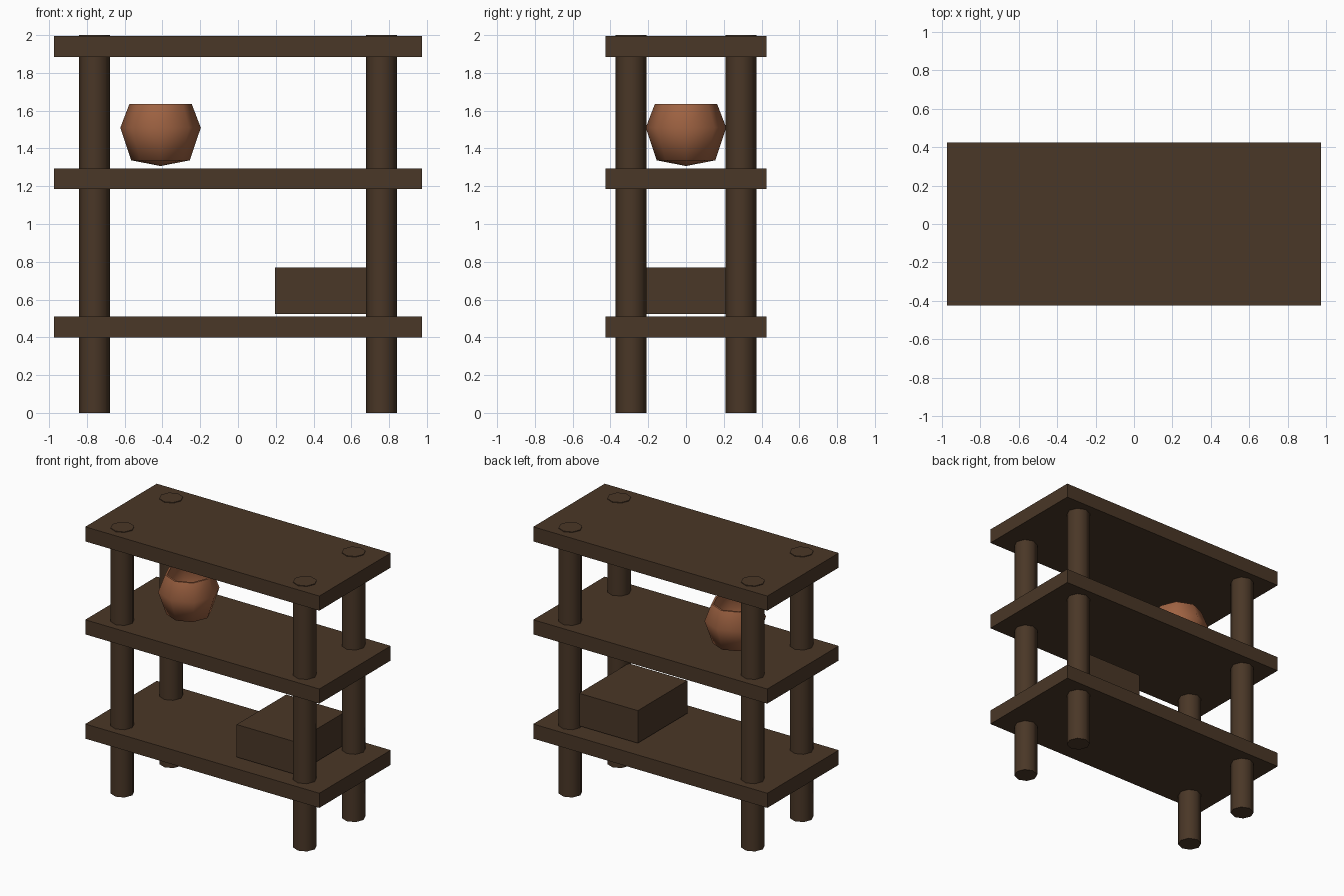
import bpy
import bmesh
import math
from mathutils import Matrix, Vector

old = bpy.data.objects.get("Cube")
if old:
    bpy.data.objects.remove(old, do_unlink=True)


def make_material(name, color):
    mat = bpy.data.materials.new(name)
    mat.use_nodes = True
    mat.diffuse_color = color
    mat.node_tree.nodes["Principled BSDF"].inputs["Base Color"].default_value = color
    return mat


wood = make_material("dark_wood", (0.068, 0.038, 0.02, 1))
clay = make_material("terracotta", (0.35, 0.125, 0.055, 1))


def add_object(name, bm, mat, smooth_angle=None):
    bmesh.ops.recalc_face_normals(bm, faces=bm.faces)
    mesh = bpy.data.meshes.new(name)
    bm.to_mesh(mesh)
    bm.free()
    mesh.materials.append(mat)
    obj = bpy.data.objects.new(name, mesh)
    bpy.context.collection.objects.link(obj)
    if smooth_angle:
        bpy.ops.object.select_all(action='DESELECT')
        obj.select_set(True)
        bpy.context.view_layer.objects.active = obj
        bpy.ops.object.shade_smooth_by_angle(angle=math.radians(smooth_angle))
    return obj


def box(name, center, size, mat):
    bm = bmesh.new()
    bmesh.ops.create_cube(bm, size=1)
    bmesh.ops.scale(bm, vec=size, verts=bm.verts)
    bmesh.ops.translate(bm, vec=center, verts=bm.verts)
    return add_object(name, bm, mat)


def post(name, x, y):
    bm = bmesh.new()
    bmesh.ops.create_cone(bm, cap_ends=True, segments=8, radius1=0.082,
                          radius2=0.082, depth=2,
                          matrix=Matrix.Translation((x, y, 1)))
    return add_object(name, bm, wood, 50)


def lathe(name, profile, center, sides, mat):
    bm = bmesh.new()
    verts = [bm.verts.new((r, 0, z)) for r, z in profile]
    edges = [bm.edges.new(pair) for pair in zip(verts, verts[1:])]
    bmesh.ops.spin(bm, geom=verts + edges, cent=(0, 0, 0), axis=(0, 0, 1),
                   angle=math.tau, steps=sides)
    bmesh.ops.remove_doubles(bm, verts=bm.verts, dist=0.0005)
    bmesh.ops.translate(bm, vec=Vector(center), verts=bm.verts)
    return add_object(name, bm, mat, 65)


# Three shelf boards
for name, z in (("lower", 0.455), ("middle", 1.24), ("top", 1.94)):
    box(name + "_shelf", (0, 0, z), (1.95, 0.85, 0.11), wood)

# Four full-height corner posts, poking just above the top board
for side, x in (("left", 0.76), ("right", -0.76)):
    for end, y in (("front", -0.29), ("back", 0.29)):
        post(f"{end}_{side}_post", x, y)

# Storage box resting on the lower shelf
box("storage_box", (0.44, 0, 0.647), (0.49, 0.59, 0.245), wood)

# Hollow faceted pot on the middle shelf: outer wall, rim, inner wall
pot_profile = [(0, 1.307), (0.155, 1.337), (0.213, 1.51), (0.165, 1.635),
               (0.15, 1.635), (0.192, 1.51), (0.135, 1.355), (0, 1.34)]
lathe("clay_pot", pot_profile, (-0.41, 0, 0), 8, clay)
